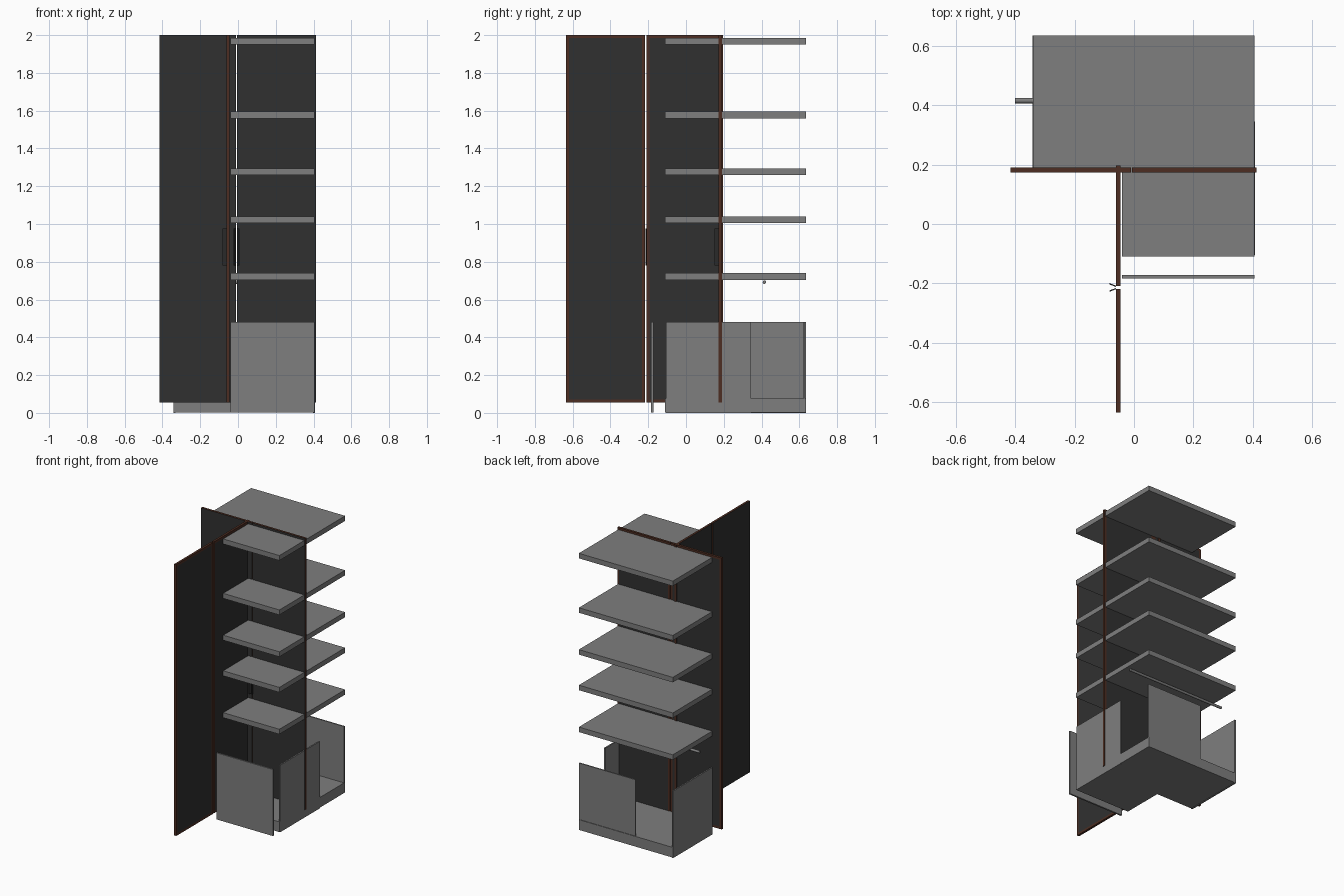
import bpy
import bmesh
from mathutils import Vector

if "Cube" in bpy.data.objects:
    bpy.data.objects.remove(bpy.data.objects["Cube"], do_unlink=True)


def material(name, rgb):
    mat = bpy.data.materials.new(name)
    mat.use_nodes = True
    mat.diffuse_color = (*rgb, 1)
    mat.node_tree.nodes["Principled BSDF"].inputs["Base Color"].default_value = (*rgb, 1)
    return mat


GREY = material("board grey", (0.21, 0.21, 0.21))
CHARCOAL = material("door charcoal", (0.03, 0.03, 0.03))
BROWN = material("frame brown", (0.075, 0.027, 0.016))


def finish(name, bm, *mats):
    bmesh.ops.recalc_face_normals(bm, faces=bm.faces)
    mesh = bpy.data.meshes.new(name)
    bm.to_mesh(mesh)
    bm.free()
    for mat in mats:
        mesh.materials.append(mat)
    obj = bpy.data.objects.new(name, mesh)
    bpy.context.collection.objects.link(obj)
    return obj


def prism(outline, z0, z1):
    """Extrude a flat outline between two heights."""
    bm = bmesh.new()
    face = bm.faces.new([bm.verts.new((x, y, z0)) for x, y in outline])
    top = bmesh.ops.extrude_face_region(bm, geom=[face])["geom"]
    moved = [v for v in top if isinstance(v, bmesh.types.BMVert)]
    bmesh.ops.translate(bm, verts=moved, vec=(0, 0, z1 - z0))
    bmesh.ops.recalc_face_normals(bm, faces=bm.faces)
    return bm


def rect(x0, x1, y0, y1):
    return [(x0, y0), (x1, y0), (x1, y1), (x0, y1)]


def board(name, x0, x1, y0, y1, z0, z1):
    return finish(name, prism(rect(x0, x1, y0, y1), z0, z1), GREY)


def door(name, x0, x1, y0, y1, outer):
    """Brown slab, charcoal outside, charcoal field inside a brown frame."""
    bm = prism(rect(x0, x1, y0, y1), 0.055, 2.0)
    outer = Vector(outer)
    for f in bm.faces:
        f.material_index = 1 if f.normal.dot(outer) > 0.9 else 0
    inner = [f for f in bm.faces if f.normal.dot(outer) < -0.9]
    bmesh.ops.inset_individual(bm, faces=inner, thickness=0.022)
    for f in inner:
        f.material_index = 1
    return finish(name, bm, BROWN, CHARCOAL)


# L-shaped corner plan shared by shelves and base
LEFT, MID, RIGHT = -0.34, -0.04, 0.405
FRONT, STEP, BACK = -0.11, 0.19, 0.635
PLAN = [(MID, FRONT), (RIGHT, FRONT), (RIGHT, BACK),
        (LEFT, BACK), (LEFT, STEP), (MID, STEP)]

# Shelves
for i, top in enumerate((0.74, 1.04, 1.295, 1.595, 1.985)):
    finish(f"shelf_{i + 1}", prism(PLAN, top - 0.036, top), GREY)

# Base plinth and floor
finish("plinth", prism(PLAN, 0.003, 0.04), GREY)
finish("floor_board", prism(PLAN, 0.04, 0.076), GREY)

# Low panels around the base
board("side_panel_left", 0.397, 0.407, -0.105, 0.345, 0.0, 0.48)
board("side_panel_right", LEFT - 0.002, LEFT + 0.008, STEP, BACK, 0.0, 0.48)
board("back_panel", MID, RIGHT, 0.622, 0.631, 0.076, 0.48)
board("front_panel", MID, RIGHT, -0.184, -0.172, 0.003, 0.48)

# Hanging rail
bpy.ops.mesh.primitive_cylinder_add(vertices=16, radius=0.009, depth=0.78,
                                    location=(-0.01, 0.415, 0.692),
                                    rotation=(0, 1.5708, 0))
rail = bpy.context.object
rail.name = "hanging_rail"
rail.data.materials.append(GREY)
bpy.ops.object.shade_smooth_by_angle()

# Doors: one pair across, one pair running forward
door("cross_door_right", -0.415, -0.010, 0.173, 0.19, (0, -1, 0))
door("cross_door_left", -0.006, 0.412, 0.173, 0.19, (0, -1, 0))
door("forward_door_front", -0.061, -0.045, -0.635, -0.218, (-1, 0, 0))
door("forward_door_back", -0.061, -0.045, -0.209, 0.197, (-1, 0, 0))

# Handles: thin strips flaring outwards from each door gap
for side, s in (("low", -1), ("high", 1)):
    strip = [(0.002, 0.0), (0.006, 0.0), (0.015, 0.022), (0.010, 0.022)]
    across = [(-0.008 + s * a, 0.173 - d) for a, d in strip]
    forward = [(-0.061 - d, -0.2135 + s * a) for a, d in strip]
    finish(f"cross_handle_{side}", prism(across, 0.78, 0.975), CHARCOAL)
    finish(f"forward_handle_{side}", prism(forward, 0.78, 0.975), CHARCOAL)
